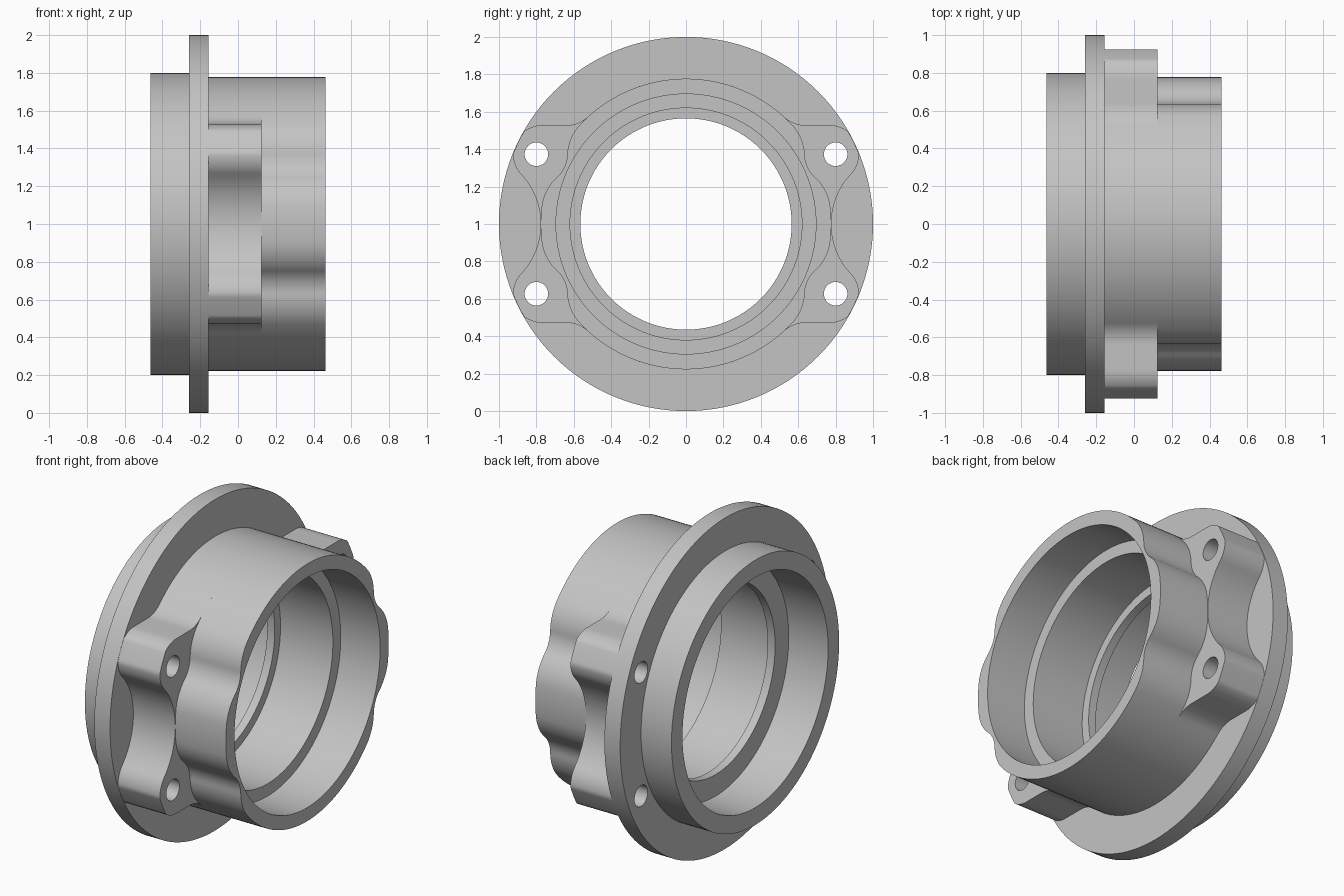
import bpy, bmesh
from math import pi, tau, sin, cos, atan2, acos, hypot

if "Cube" in bpy.data.objects:
    bpy.data.objects.remove(bpy.data.objects["Cube"])

BARREL_R = 0.777
HOLE = (0.8, 0.373)
X_END, X_BOSS = 0.463, -0.463
X_FLANGE, X_LUG, X_STEP = -0.26, -0.155, 0.125

metal = bpy.data.materials.new("plain grey metal")
metal.use_nodes = True
grey = (0.55, 0.55, 0.55, 1)
metal.diffuse_color = grey
metal.node_tree.nodes["Principled BSDF"].inputs["Base Color"].default_value = grey


def arc(c, r, a0, a1, n):
    return [(c[0] + r * cos(a0 + (a1 - a0) * i / n),
             c[1] + r * sin(a0 + (a1 - a0) * i / n)) for i in range(n + 1)]


def circle(r, n=128, c=(0, 0)):
    return arc(c, r, 0, tau, n)[:-1]


def heading(a, b):
    return atan2(b[1] - a[1], b[0] - a[0])


def mirrored(quarter):
    """Full outline from one quarter, running from the y axis to the z axis."""
    q = [quarter[0]]
    for p in quarter[1:]:
        if hypot(p[0] - q[-1][0], p[1] - q[-1][1]) > 1e-4:
            q.append(p)
    half = q + [(-y, z) for y, z in reversed(q)][1:]
    return half + [(y, -z) for y, z in reversed(half)][1:-1]


def stack(name, sections):
    """Closed solid through (x, outline) sections along the x axis."""
    bm = bmesh.new()
    rings = [[bm.verts.new((x, y, z + 1)) for y, z in loop] for x, loop in sections]
    for a, b in zip(rings, rings[1:]):
        for i in range(len(a)):
            j = (i + 1) % len(a)
            bm.faces.new((a[i], a[j], b[j], b[i]))
    bm.faces.new(rings[0])
    bm.faces.new(rings[-1])
    bmesh.ops.recalc_face_normals(bm, faces=bm.faces)
    mesh = bpy.data.meshes.new(name)
    bm.to_mesh(mesh)
    bm.free()
    ob = bpy.data.objects.new(name, mesh)
    bpy.context.collection.objects.link(ob)
    mesh.materials.append(metal)
    return ob


# Lug outline: saddle between lugs, round lug, fillet back to the barrel
lug_c, lug_r = (0.77, 0.373), 0.155
k = BARREL_R - lug_c[0]
u = (lug_c[1] ** 2 - (lug_r - k) ** 2) / (2 * (lug_r - k))
saddle_c = (lug_c[0] + u, 0)
top = lug_c[1] + lug_r
fy = 0.64
fr = (fy ** 2 + top ** 2 - BARREL_R ** 2) / (2 * (BARREL_R - top))
fillet_c = (fy, top + fr)
meet = heading((0, 0), fillet_c)
lug_quarter = (arc(saddle_c, saddle_c[0] - BARREL_R, pi, heading(saddle_c, lug_c), 14)
               + arc(lug_c, lug_r, heading(lug_c, saddle_c), pi / 2, 24)
               + arc(fillet_c, fr, -pi / 2, meet - pi, 10)
               + arc((0, 0), BARREL_R, meet, pi / 2, 20))
# Keep the lugs within the flange rim
lug_quarter = [(y * s, z * s) for y, z in lug_quarter
               for s in [min(1, 0.998 / hypot(y, z))]]

# Barrel end outline: round with a filleted pocket around each bolt hole
pocket_r, f = 0.165, 0.25
dist, inner = hypot(*HOLE), BARREL_R - f
h = heading((0, 0), HOLE)
d = acos((inner ** 2 + dist ** 2 - (pocket_r + f) ** 2) / (2 * inner * dist))
f1, f2 = [(inner * cos(a), inner * sin(a)) for a in (h - d, h + d)]
end_quarter = (arc((0, 0), BARREL_R, 0, h - d, 6)
               + arc(f1, f, h - d, heading(f1, HOLE), 12)
               + arc(HOLE, pocket_r, heading(HOLE, f1) % tau, heading(HOLE, f2) % tau, 12)
               + arc(f2, f, heading(f2, HOLE), h + d, 12)
               + arc((0, 0), BARREL_R, h + d, pi / 2, 22))

# Solid sections of the housing
lugs, end = mirrored(lug_quarter), mirrored(end_quarter)
parts = [stack("rear_boss", [(X_BOSS, circle(0.8)), (X_FLANGE, circle(0.8))]),
         stack("flange", [(X_FLANGE, circle(1)), (X_LUG, circle(1))]),
         stack("lug_body", [(X_LUG, lugs), (X_STEP, lugs)]),
         stack("barrel_end", [(X_STEP, end), (X_END, end)])]

# Stepped bore and bolt hole cutters
bore_steps = [(-0.6, 0.695), (-0.2, 0.695), (-0.2, 0.565), (-0.15, 0.565),
              (-0.15, 0.62), (0.2, 0.62), (0.2, 0.695), (0.6, 0.695)]
bore = stack("bore_cutter", [(x, circle(r)) for x, r in bore_steps])
holes = []
for sy in (-1, 1):
    for sz in (-1, 1):
        ring = circle(0.063, 32, (sy * HOLE[0], sz * HOLE[1]))
        holes.append(stack("hole_cutter", [(-0.4, ring), (0.3, ring)]))

for part in parts:
    drilled = part.name in ("flange", "lug_body")
    for cutter in [bore] + (holes if drilled else []):
        mod = part.modifiers.new("cut", 'BOOLEAN')
        mod.operation = 'DIFFERENCE'
        mod.solver = 'EXACT'
        mod.object = cutter
    bpy.ops.object.select_all(action='DESELECT')
    part.select_set(True)
    bpy.context.view_layer.objects.active = part
    for name in [m.name for m in part.modifiers]:
        bpy.ops.object.modifier_apply(modifier=part.modifiers[0].name)
    bpy.ops.object.shade_smooth_by_angle(angle=pi / 6)

for cutter in [bore] + holes:
    bpy.data.objects.remove(cutter)
